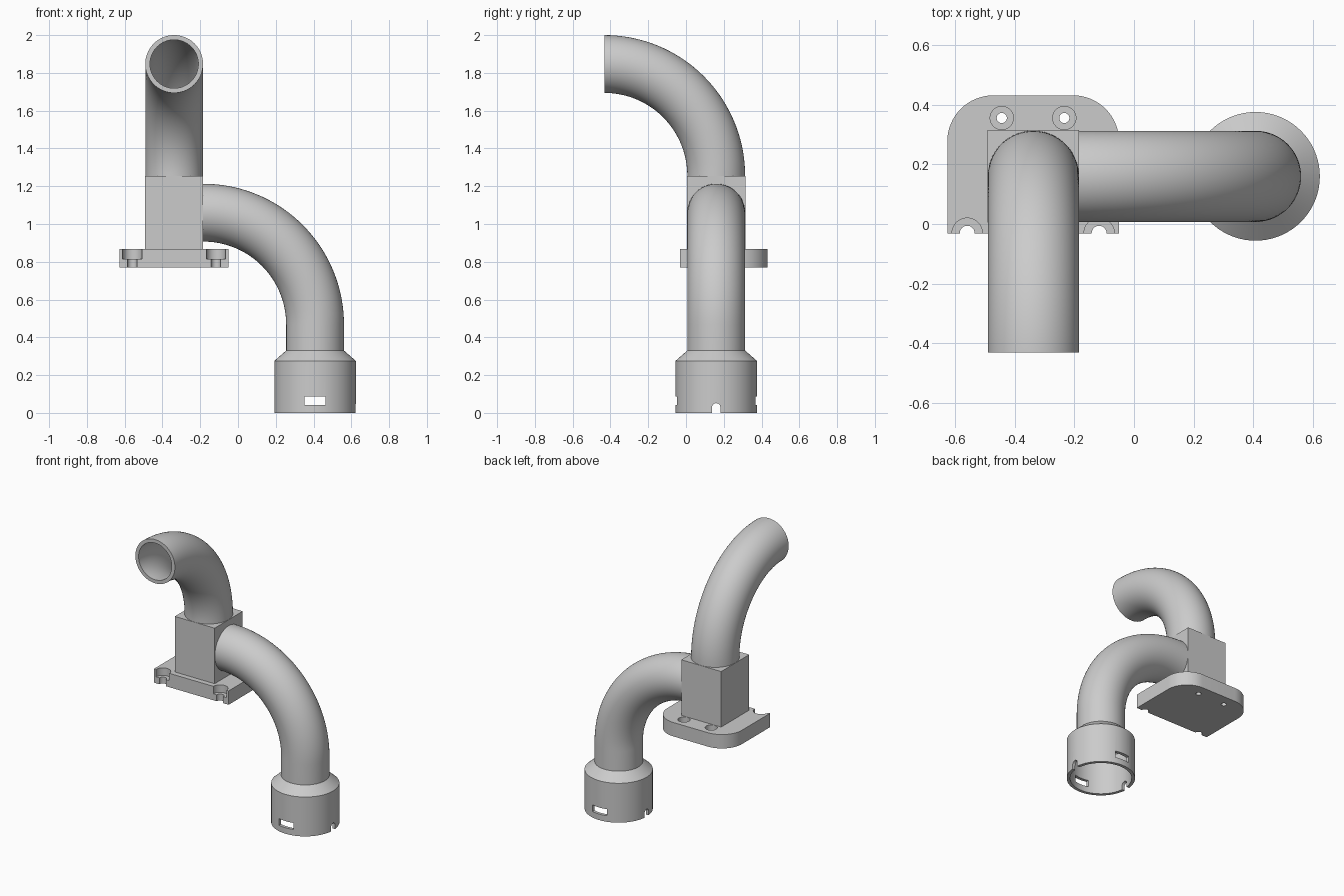
import bpy, bmesh, math
from mathutils import Vector

if "Cube" in bpy.data.objects:
    bpy.data.objects.remove(bpy.data.objects["Cube"])

X, Y, Z = Vector((1, 0, 0)), Vector((0, 1, 0)), Vector((0, 0, 1))
SEG = 72
R_OUT, R_IN, BEND = 0.153, 0.128, 0.592
PX, PY = -0.338, 0.16            # block / upper pipe axis
CX = 0.408                       # collar axis


def finish(name, bm):
    bmesh.ops.recalc_face_normals(bm, faces=bm.faces)
    me = bpy.data.meshes.new(name)
    bm.to_mesh(me)
    bm.free()
    ob = bpy.data.objects.new(name, me)
    bpy.context.collection.objects.link(ob)
    return ob


def arc(c, a, b, r, n=36):
    """Quarter bend as (point, tangent) stations."""
    out = []
    for i in range(n + 1):
        t = math.pi / 2 * i / n
        out.append((Vector(c) + r * (math.cos(t) * a + math.sin(t) * b),
                    math.cos(t) * b - math.sin(t) * a))
    return out


def sweep(name, stations, normal, hollow=True):
    """stations: (point, tangent, outer radius, inner radius) in a plane."""
    bm = bmesh.new()

    def ring(p, t, r):
        s = t.cross(normal)
        return [bm.verts.new(p + r * (math.cos(k * math.tau / SEG) * normal
                                      + math.sin(k * math.tau / SEG) * s)) for k in range(SEG)]
    rings = [ring(p, t, ro) for p, t, ro, ri in stations]
    if hollow:
        rings += [ring(p, t, ri) for p, t, ro, ri in reversed(stations)]
        rings.append(rings[0])
    else:
        bm.faces.new(rings[0])
        bm.faces.new(rings[-1])
    for a, b in zip(rings, rings[1:]):
        for k in range(SEG):
            j = (k + 1) % SEG
            bm.faces.new((a[k], a[j], b[j], b[k]))
    return finish(name, bm)


def box(name, lo, hi):
    bm = bmesh.new()
    bmesh.ops.create_cube(bm, size=1)
    for v in bm.verts:
        v.co = Vector([(l + h) / 2 + c * (h - l) for l, h, c in zip(lo, hi, v.co)])
    return finish(name, bm)


def rod(p, q, r):
    p, q = Vector(p), Vector(q)
    t = (q - p).normalized()
    return sweep("cutter", [(p, t, r, 0), (q, t, r, 0)], t.orthogonal().normalized(), False)


def cut(ob, cutters):
    for c in cutters:
        m = ob.modifiers.new("cut", 'BOOLEAN')
        m.operation, m.solver, m.object = 'DIFFERENCE', 'EXACT', c
        bpy.context.view_layer.objects.active = ob
        bpy.ops.object.modifier_apply(modifier=m.name)
        bpy.data.objects.remove(c)


def smooth(ob):
    ob.data.shade_smooth()
    ob.data.set_sharp_from_angle(angle=math.radians(28))


# Upper pipe: bends from the block top toward the front
up = [(p, t, R_OUT, R_IN) for p, t in arc((PX, PY - BEND, 1.255), Y, Z, BEND)]
upper_pipe = sweep("upper_pipe", up, X)

# Lower pipe: bends from the block side down into a flared collar
low = [(p, t, R_OUT, R_IN) for p, t in arc((CX - BEND, PY, 1.06 - BEND), Z, X, BEND)]
for z, ro, ri in ((0.33, R_OUT, R_IN), (0.275, 0.216, 0.195), (0, 0.216, 0.195)):
    low.append((Vector((CX, PY, z)), -Z, ro, ri))
lower_pipe = sweep("lower_pipe_and_collar", low, Y)

# Collar windows front and back, round-topped notches left and right
cut(lower_pipe, [
    box("cutter", (CX - 0.055, PY - 0.3, 0.042), (CX + 0.055, PY + 0.3, 0.088)),
    box("cutter", (CX - 0.3, PY - 0.022, -0.05), (CX + 0.3, PY + 0.022, 0.029)),
    rod((CX - 0.3, PY, 0.029), (CX + 0.3, PY, 0.029), 0.0222)])

# Square junction block with an elbow bore
block = box("junction_block", (PX - 0.154, PY - 0.155, 0.86), (PX + 0.154, PY + 0.155, 1.255))
bore = [(Vector((PX, PY, 1.35)), -Z)]
bore += arc((PX + 0.15, PY, 1.21), -X, -Z, 0.15, 20)
bore += [(Vector((0, PY, 1.06)), X)]
cut(block, [sweep("cutter", [(p, t, R_IN, 0) for p, t in bore], Y, False)])

# Mounting plate with rounded rear corners
X0, X1, Y0, Y1, RC, ZB, ZT = -0.627, -0.05, -0.032, 0.432, 0.155, 0.77, 0.867
outline = [(X0, Y0), (X1, Y0)]
for cx, start in ((X1 - RC, 0), (X0 + RC, 90)):
    for i in range(17):
        a = math.radians(start + 90 * i / 16)
        outline.append((cx + RC * math.cos(a), Y1 - RC + RC * math.sin(a)))
bm = bmesh.new()
base = bm.faces.new([bm.verts.new((x, y, ZB)) for x, y in outline])
ext = bmesh.ops.extrude_face_region(bm, geom=[base])
for v in ext["geom"]:
    if isinstance(v, bmesh.types.BMVert):
        v.co.z = ZT
bm.faces.ensure_lookup_table()
if not any(f.normal.z < 0 or abs(f.calc_center_median().z - ZB) < 1e-5 for f in bm.faces):
    bm.faces.new([v for v in bm.verts if abs(v.co.z - ZB) < 1e-5])
plate = finish("mounting_plate", bm)

# Counterbored screw holes: two full at the rear, two open at the front edge
holes = []
for x, y, big, small in ((-0.444, 0.356, 0.039, 0.017), (-0.234, 0.356, 0.039, 0.017),
                         (-0.56, -0.031, 0.051, 0.025), (-0.117, -0.031, 0.051, 0.025)):
    holes += [rod((x, y, 0.815), (x, y, 0.95), big), rod((x, y, 0.7), (x, y, 0.9), small)]
cut(plate, holes)

for ob in (upper_pipe, lower_pipe, block, plate):
    smooth(ob)
